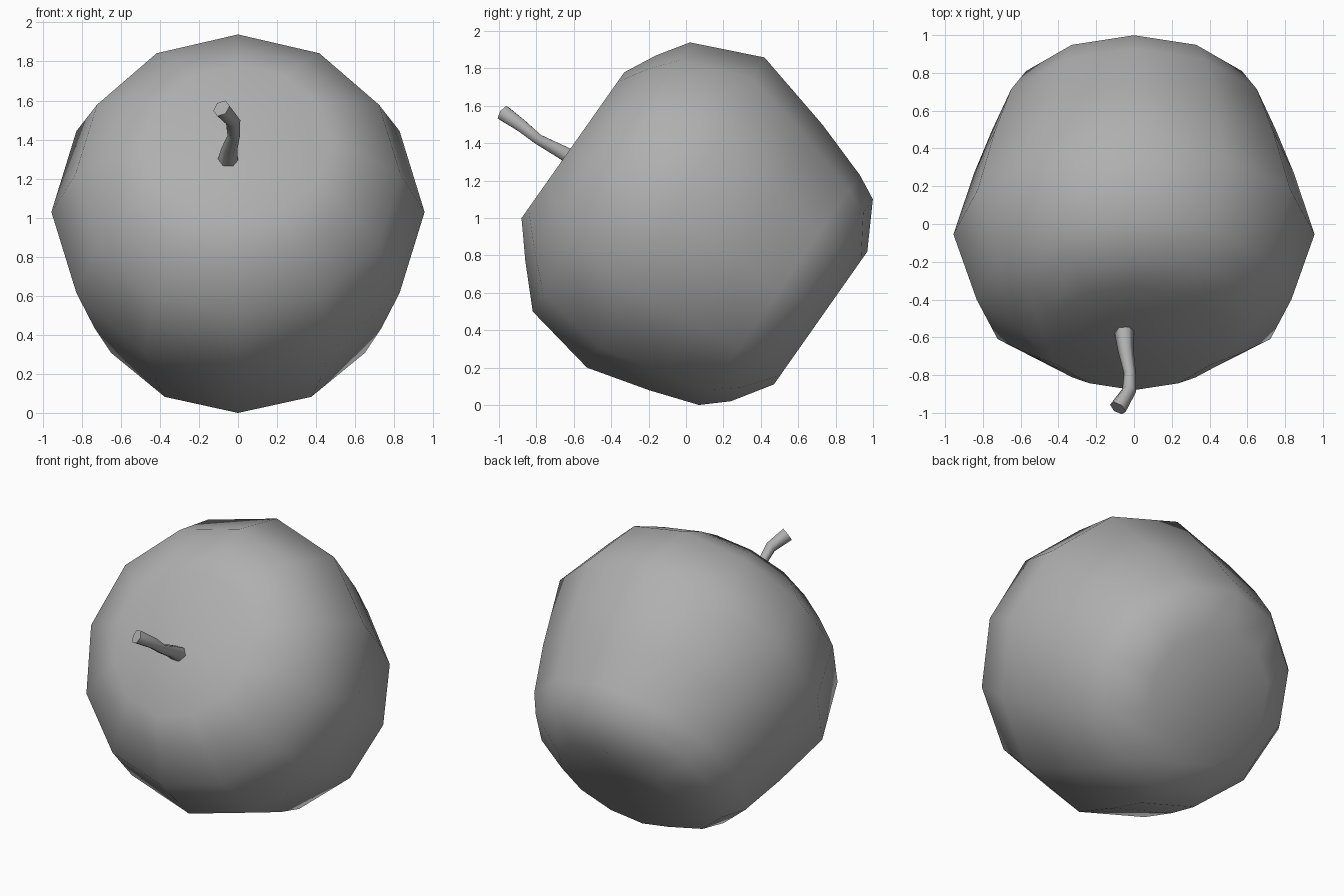
import bpy, bmesh
from math import sin, cos, pi, hypot
from mathutils import Vector

if "Cube" in bpy.data.objects:
    bpy.data.objects.remove(bpy.data.objects["Cube"])

# Apple core axis leans toward the front: AX is its (y, z) direction
AX = (-0.817, 0.576)
UP = (0.576, 0.817)

# Darker grey shared by both parts
grey = bpy.data.materials.new("dark_grey")
grey.diffuse_color = (0.43, 0.43, 0.43, 1)
grey.use_nodes = True
grey.node_tree.nodes["Principled BSDF"].inputs["Base Color"].default_value = grey.diffuse_color


def place(x, h, r):
    """h runs along the core, r across it (upward side positive)."""
    return Vector((x, AX[0] * h + UP[0] * r, AX[1] * h + UP[1] * r))


def skin(name, rings, start=None, end=None):
    """Bridge closed rings; close each end with a pole point or a flat cap."""
    bm = bmesh.new()
    loops = [[bm.verts.new(p) for p in ring] for ring in rings]
    n = len(loops[0])
    for a, b in zip(loops, loops[1:]):
        for i in range(n):
            j = (i + 1) % n
            bm.faces.new((a[i], a[j], b[j], b[i])).smooth = True
    for loop, pole in ((loops[0], start), (loops[-1], end)):
        if pole is None:
            bm.faces.new(loop)
        else:
            c = bm.verts.new(pole)
            for i in range(n):
                bm.faces.new((loop[i], loop[(i + 1) % n], c)).smooth = True
    bmesh.ops.recalc_face_normals(bm, faces=bm.faces)
    mesh = bpy.data.meshes.new(name)
    bm.to_mesh(mesh)
    bm.free()
    mesh.materials.append(grey)
    obj = bpy.data.objects.new(name, mesh)
    bpy.context.collection.objects.link(obj)
    return obj


# Apple body: each ring is (h, r) on the upper side, (h, r) on the lower side
profile = [
    (1.295, 1.264, 1.295, 0.310),  # top rim
    (1.208, 1.436, 1.146, 0.134),
    (1.100, 1.597, 0.958, -0.064),
    (0.728, 1.761, 0.548, -0.142),  # widest
    (0.268, 1.646, 0.209, -0.050),
    (-0.051, 1.541, -0.057, 0.040),
    (-0.183, 1.475, -0.185, 0.155),
    (-0.320, 1.229, -0.321, 0.361),  # bottom rim
]
SIDES = 12
rings = []
for h1, r1, h2, r2 in profile:
    radius = hypot(h1 - h2, r1 - r2) / 2
    ring = []
    for i in range(SIDES):
        t = 2 * pi * i / SIDES
        k = (1 + cos(t)) / 2
        ring.append(place(radius * sin(t), h2 + (h1 - h2) * k, r2 + (r1 - r2) * k))
    rings.append(ring)
# Shallow dimples close both ends
skin("apple_body", rings, place(0, 1.20, 0.785), place(0, -0.26, 0.795))

# Stem: bent six-sided rod, pinched in the middle
path = [((-0.052, -0.57, 1.295), 0.052), ((-0.045, -0.66, 1.35), 0.042),
        ((-0.022, -0.79, 1.42), 0.032), ((-0.025, -0.88, 1.493), 0.038),
        ((-0.085, -0.975, 1.56), 0.047)]
pts = [Vector(p) for p, _ in path]
stem = []
for i, (_, rad) in enumerate(path):
    d = (pts[min(i + 1, len(pts) - 1)] - pts[max(i - 1, 0)]).normalized()
    u = d.cross(Vector((1, 0, 0))).normalized()
    v = d.cross(u)
    stem.append([pts[i] + rad * (cos(k * pi / 3) * v + sin(k * pi / 3) * u)
                 for k in range(6)])
skin("stem", stem)
